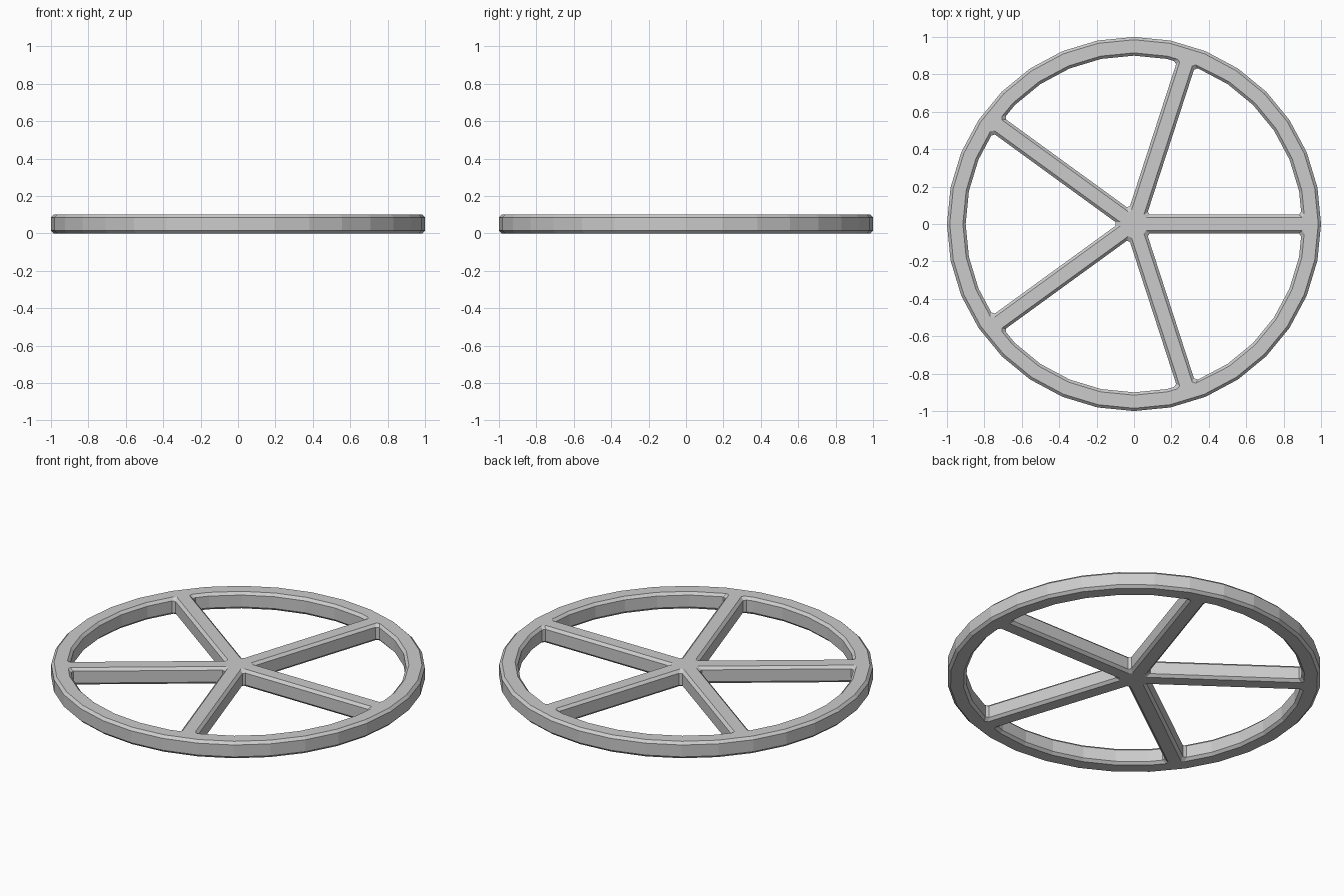
import bpy, bmesh
from math import sin, cos, radians, pi, asin, floor

if "Cube" in bpy.data.objects:
    bpy.data.objects.remove(bpy.data.objects["Cube"])

SIDES, SPOKES = 32, 5
R_OUT, R_IN, HALF_W = 1.0, 0.9, 0.05   # rim radii and half spoke width
HEIGHT, BEV, CUT = 0.1, 0.015, 0.016   # thickness, edge bevel, corner cut
STEP = 2 * pi / SIDES


def rim_point(r, a):
    """Point at angle a on the flat-sided rim circle."""
    mid = (floor(a / STEP + 1e-6) + 0.5) * STEP
    d = r * cos(STEP / 2) / cos(a - mid)
    return (d * cos(a), d * sin(a))


def spoke_point(t, w, a):
    """Point at distance t along the spoke at angle a, offset sideways by w."""
    return (t * cos(a) - w * sin(a), t * sin(a) + w * cos(a))


def outer(grow):
    return [rim_point(R_OUT - grow, i * STEP) for i in range(SIDES)]


def hole(k, grow):
    """Opening between two spokes, with every corner cut."""
    a0, a1 = (radians(72 * j) for j in (k, k + 1))
    w, r = HALF_W - grow, R_IN + grow
    t_in = w / sin(pi / SPOKES) * cos(pi / SPOKES) + CUT
    t_out = r * cos(asin(w / r)) - CUT
    da = asin((w + CUT) / r)
    arc = [i * STEP for i in range(SIDES + 1)
           if a0 + radians(5) < i * STEP < a1 - radians(5)]
    return ([spoke_point(t_in, w, a0), spoke_point(t_out, w, a0)]
            + [rim_point(r, a) for a in [a0 + da] + arc + [a1 - da]]
            + [spoke_point(t_out, -w, a1), spoke_point(t_in, -w, a1)])


bm = bmesh.new()
caps = {0: [], 3: []}
levels = [(0, BEV), (BEV, 0), (HEIGHT - BEV, 0), (HEIGHT, BEV)]
outlines = [outer] + [lambda g, k=k: hole(k, g) for k in range(SPOKES)]

# bevelled walls of the rim and the spoke openings
for outline in outlines:
    rings = [[bm.verts.new((x, y, z)) for x, y in outline(g)] for z, g in levels]
    n = len(rings[0])
    for lo, hi in zip(rings, rings[1:]):
        for i in range(n):
            j = (i + 1) % n
            bm.faces.new((lo[i], lo[j], hi[j], hi[i]))
    for c in caps:
        caps[c] += [bm.edges.get((rings[c][i], rings[c][(i + 1) % n])) for i in range(n)]

# flat top and bottom
for edges in caps.values():
    bmesh.ops.triangle_fill(bm, edges=edges, use_beauty=True, use_dissolve=False)
bmesh.ops.recalc_face_normals(bm, faces=bm.faces)

mesh = bpy.data.meshes.new("spoked_wheel")
bm.to_mesh(mesh)
bm.free()
wheel = bpy.data.objects.new("spoked_wheel", mesh)
bpy.context.collection.objects.link(wheel)
